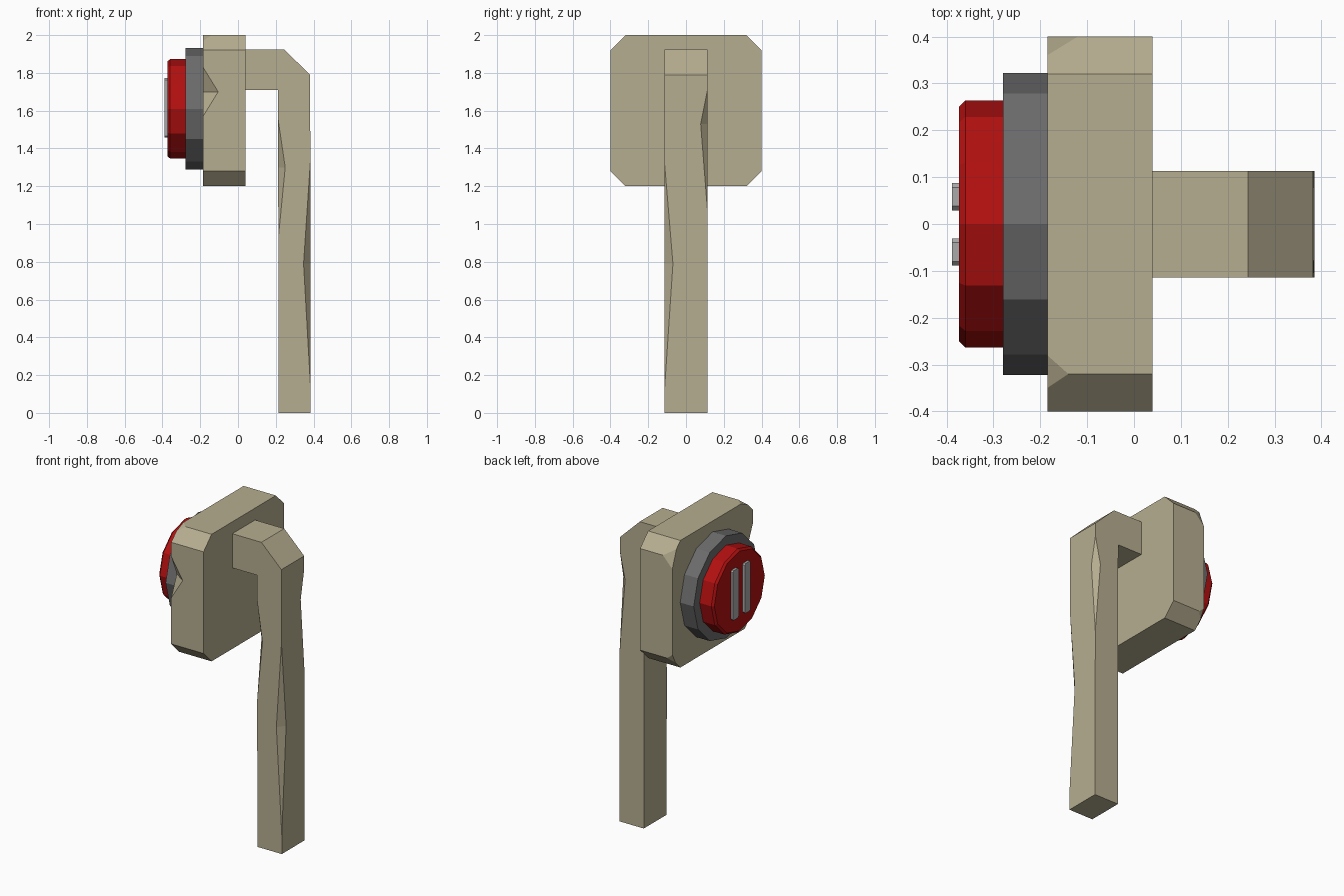
import bpy, bmesh, math
from mathutils import Vector

if "Cube" in bpy.data.objects:
    bpy.data.objects.remove(bpy.data.objects["Cube"])


def material(name, rgb):
    m = bpy.data.materials.new(name)
    m.diffuse_color = (*rgb, 1)
    m.use_nodes = True
    m.node_tree.nodes["Principled BSDF"].inputs["Base Color"].default_value = m.diffuse_color
    return m


STONE = material("stone", (0.47, 0.42, 0.28))
RED = material("red", (0.45, 0.005, 0.005))
DARK = material("dark_grey", (0.15, 0.15, 0.15))
PALE = material("pale_grey", (0.4, 0.4, 0.4))


def finish(bm, name, mat=None):
    bmesh.ops.recalc_face_normals(bm, faces=bm.faces)
    me = bpy.data.meshes.new(name)
    bm.to_mesh(me)
    bm.free()
    ob = bpy.data.objects.new(name, me)
    bpy.context.collection.objects.link(ob)
    if mat:
        me.materials.append(mat)
    return ob


def prism(points, offset):
    """Closed solid from a 3D outline pushed along an offset."""
    bm = bmesh.new()
    face = bm.faces.new([bm.verts.new(p) for p in points])
    ext = bmesh.ops.extrude_face_region(bm, geom=[face], use_keep_orig=True)["geom"]
    verts = [g for g in ext if isinstance(g, bmesh.types.BMVert)]
    bmesh.ops.translate(bm, verts=verts, vec=offset)
    return bm


def octagon(x, y, z, hy, hz, c):
    """Rectangle with cut corners, facing the x axis."""
    yz = [(hy, hz - c), (hy - c, hz), (c - hy, hz), (-hy, hz - c),
          (-hy, c - hz), (c - hy, -hz), (hy - c, -hz), (hy, c - hz)]
    return [(x, y + a, z + b) for a, b in yz]


def chip(bm, center, a, b, c):
    """Slice off a corner along the plane through three points."""
    a, b, c = Vector(a), Vector(b), Vector(c)
    n = (b - a).cross(c - a).normalized()
    if n.dot(a - Vector(center)) < 0:
        n = -n
    cut = bmesh.ops.bisect_plane(bm, geom=bm.verts[:] + bm.edges[:] + bm.faces[:],
                                 plane_co=a, plane_no=n, clear_outer=True)["geom_cut"]
    bmesh.ops.contextual_create(bm, geom=[g for g in cut if isinstance(g, bmesh.types.BMEdge)])


def dent(ob, edge, a, b, z, z_top, z_low):
    """Notch a vertical edge with a shallow wedge, deepest at z from a to b."""
    mid = Vector(((a[0] + b[0]) / 2, (a[1] + b[1]) / 2, z))
    d = Vector((b[0] - a[0], b[1] - a[1], 0)) * 0.75
    top = mid + (Vector((*edge, z_top)) - mid) * 1.3
    low = mid + (Vector((*edge, z_low)) - mid) * 1.3
    cutter = finish(prism([top - d, mid - d, low - d], d * 2), "dent_cutter")
    cutter.hide_render = True
    mod = ob.modifiers.new("dent", 'BOOLEAN')
    mod.operation, mod.solver, mod.object = 'DIFFERENCE', 'EXACT', cutter
    bpy.context.view_layer.objects.active = ob
    bpy.ops.object.modifier_apply(modifier=mod.name)
    bpy.data.objects.remove(cutter)


def disc(name, rings, z, mat):
    """Twelve-sided disc along x from (x, radius) rings."""
    bm = bmesh.new()
    loops = [[bm.verts.new((x, r * math.sin(i * math.pi / 6), z + r * math.cos(i * math.pi / 6)))
              for i in range(12)] for x, r in rings]
    for p, q in zip(loops, loops[1:]):
        for i in range(12):
            bm.faces.new((p[i], p[i - 1], q[i - 1], q[i]))
    bm.faces.new(loops[0])
    bm.faces.new(loops[-1])
    return finish(bm, name, mat)


# Stone head block with chipped corners and a dented edge
bm = prism(octagon(-0.185, 0, 1.6, 0.4, 0.4, 0.08), (0.225, 0, 0))
mid = (-0.07, 0, 1.6)
chip(bm, mid, (-0.185, -0.28, 2.0), (-0.14, -0.32, 2.0), (-0.185, -0.35, 1.97))
chip(bm, mid, (-0.185, 0.36, 1.96), (-0.12, 0.4, 1.92), (-0.185, 0.4, 1.85))
chip(bm, mid, (-0.185, 0.37, 1.25), (-0.15, 0.4, 1.28), (-0.185, 0.4, 1.31))
head = finish(bm, "head_block", STONE)
dent(head, (-0.185, -0.4), (-0.105, -0.4), (-0.185, -0.345), 1.7, 1.83, 1.57)

# Bent support post with three worn edges
profile = [(0.04, 1.925), (0.243, 1.925), (0.382, 1.79), (0.385, 0), (0.215, 0),
           (0.212, 1.71), (0.04, 1.71)]
post = finish(prism([(x, -0.114, z) for x, z in profile], (0, 0.227, 0)), "post", STONE)
dent(post, (0.213, -0.114), (0.25, -0.114), (0.213, -0.07), 1.3, 1.55, 0.92)
dent(post, (0.383, -0.114), (0.347, -0.114), (0.383, -0.07), 0.79, 1.33, 0.15)
dent(post, (0.383, 0.113), (0.345, 0.113), (0.383, 0.077), 1.53, 1.71, 1.08)

# Button collar and red button
disc("button_collar", [(-0.185, 0.322), (-0.279, 0.322)], 1.61, DARK)
disc("button", [(-0.279, 0.263), (-0.36, 0.263), (-0.373, 0.251)], 1.61, RED)

# Two raised bars on the button
for side, y in (("left", 0.058), ("right", -0.06)):
    finish(prism(octagon(-0.373, y, 1.615, 0.029, 0.157, 0.009), (-0.015, 0, 0)),
           side + "_bar", PALE)
